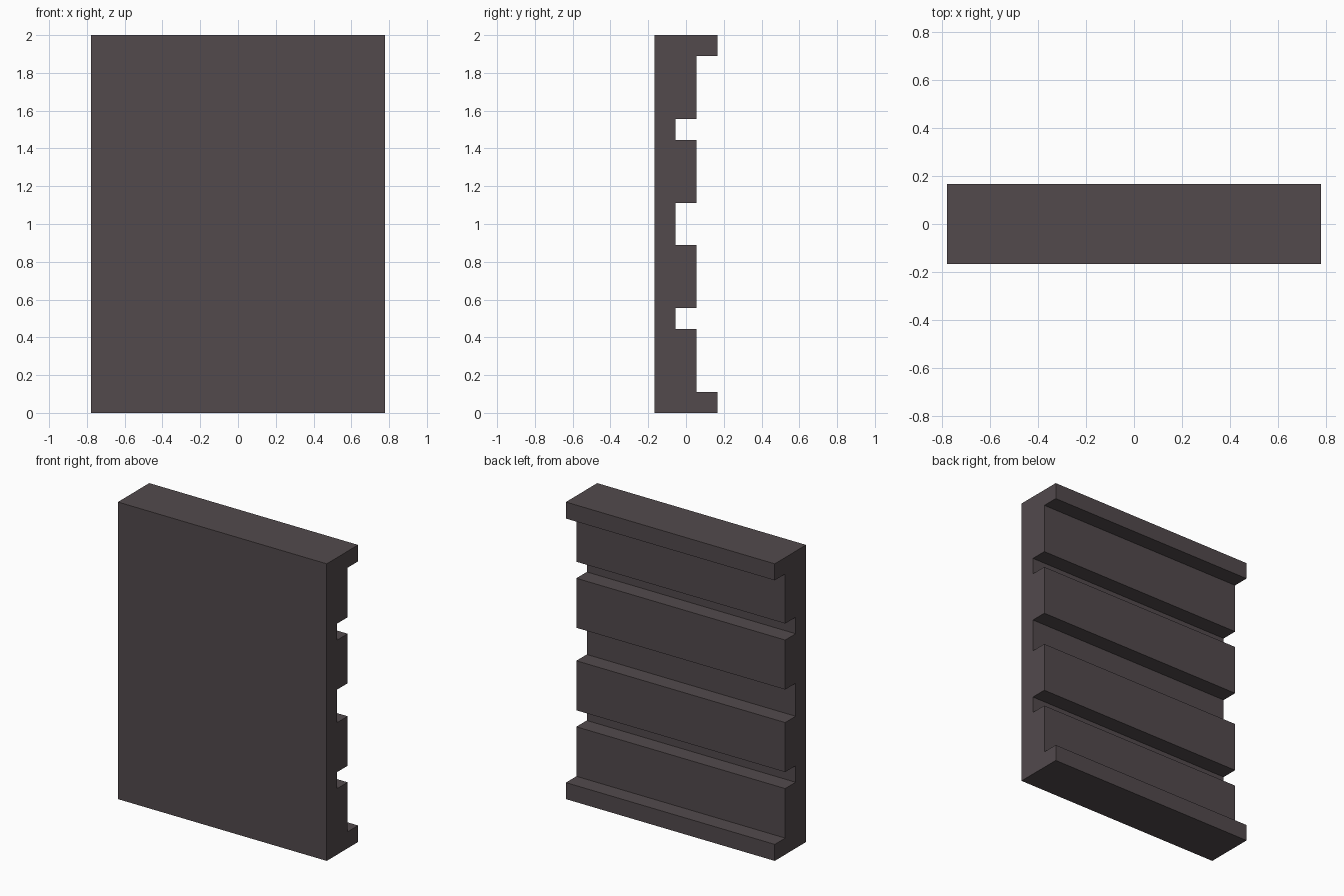
import bpy
import bmesh

if "Cube" in bpy.data.objects:
    bpy.data.objects.remove(bpy.data.objects["Cube"])

U = 1 / 9            # grid step of the design
HALF_WIDTH = 7 * U
FRONT, GROOVE, SLAT, LIP = -1.5 * U, -0.5 * U, 0.5 * U, 1.5 * U

mat = bpy.data.materials.new("dark warm grey")
mat.diffuse_color = (0.085, 0.068, 0.073, 1)
mat.use_nodes = True
mat.node_tree.nodes["Principled BSDF"].inputs["Base Color"].default_value = mat.diffuse_color

# Back edge of the lower half, as (y, z), from the bottom lip to the middle groove
lower = [(LIP, 0), (LIP, U), (SLAT, U), (SLAT, 4 * U), (GROOVE, 4 * U),
         (GROOVE, 5 * U), (SLAT, 5 * U), (SLAT, 8 * U), (GROOVE, 8 * U)]
# Upper half mirrors the lower half about z = 1
upper = [(y, 2 - z) for y, z in reversed(lower)]
profile = [(FRONT, 0)] + lower + upper + [(FRONT, 2)]

# Slatted panel: profile extruded across the width
bm = bmesh.new()
face = bm.faces.new([bm.verts.new((-HALF_WIDTH, y, z)) for y, z in profile])
ext = bmesh.ops.extrude_face_region(bm, geom=[face], use_keep_orig=True)
moved = [g for g in ext["geom"] if isinstance(g, bmesh.types.BMVert)]
bmesh.ops.translate(bm, verts=moved, vec=(2 * HALF_WIDTH, 0, 0))
bmesh.ops.recalc_face_normals(bm, faces=bm.faces)

mesh = bpy.data.meshes.new("slatted_panel")
bm.to_mesh(mesh)
bm.free()
mesh.materials.append(mat)
bpy.context.collection.objects.link(bpy.data.objects.new("slatted_panel", mesh))
